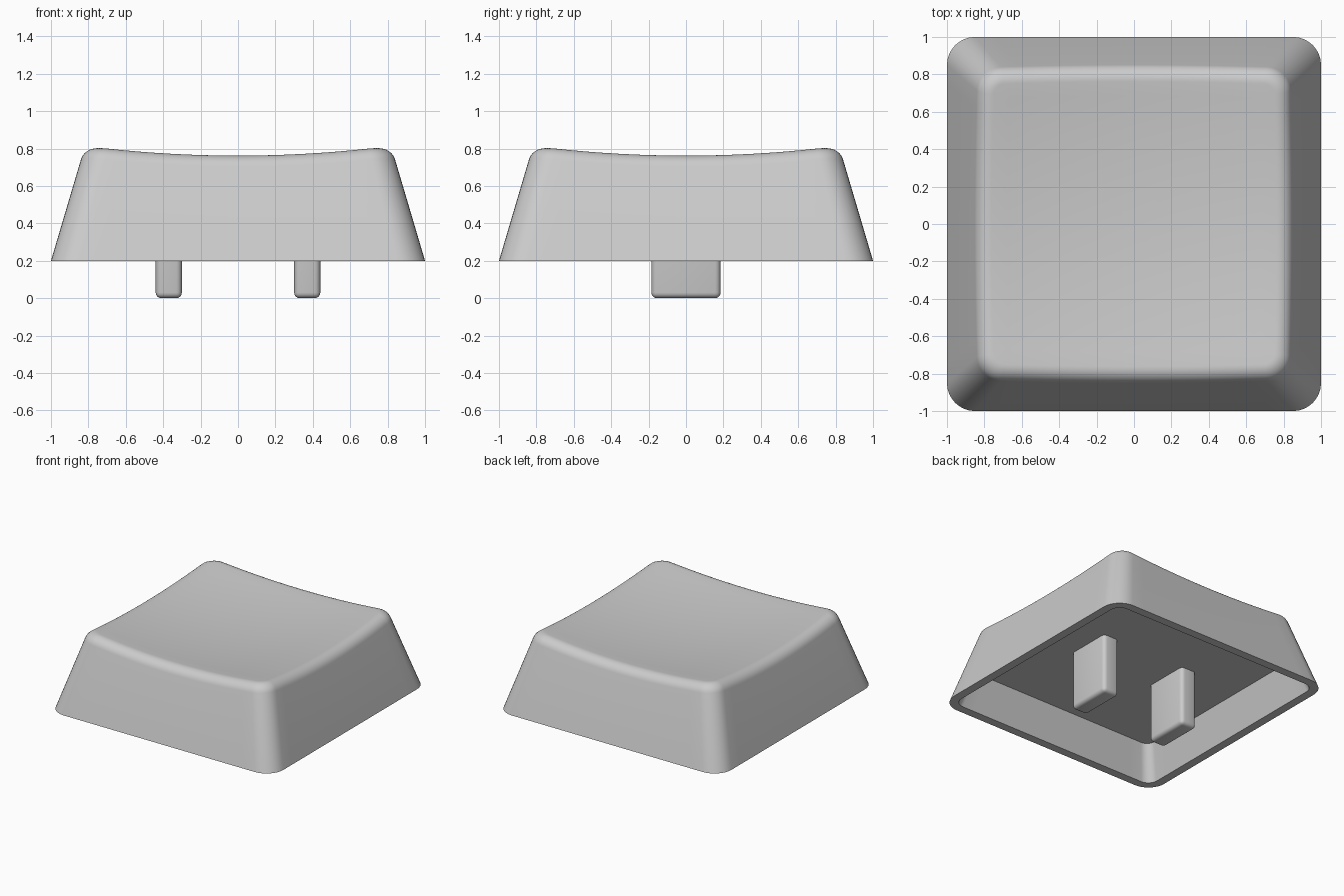
import bpy, bmesh, math
from mathutils import Vector

if "Cube" in bpy.data.objects:
    bpy.data.objects.remove(bpy.data.objects["Cube"])

SIDE, ARC = 16, 8                 # segments per straight side and per corner
BASE_Z, SLOPE, CEIL_Z, WALL = 0.2, 0.296, 0.47, 0.068
FILLET, WEIGHT = 0.07, 0.77       # soft top edge


def dish(x, y):
    """Height of the scooped top."""
    return 0.715 + 0.08 * (x * x + y * y)


def ring(half, r):
    """Plan points of a rounded square, counter-clockwise."""
    pts, c = [], half - r
    for q in range(4):
        a0 = q * math.pi / 2
        ca, sa = math.cos(a0), math.sin(a0)
        local = [(half, -c + 2 * c * i / SIDE) for i in range(SIDE)]
        local += [(c + r * math.cos(t), c + r * math.sin(t))
                  for t in (math.pi / 2 * i / ARC for i in range(ARC))]
        pts += [(x * ca - y * sa, x * sa + y * ca) for x, y in local]
    return pts


def half_at(z):
    return 1 - SLOPE * (z - BASE_Z)


def radius_at(z):
    return 0.15 - 0.04 * (z - BASE_Z)


def wall_point(i, z, inset=0.0):
    x, y = ring(half_at(z) - inset, radius_at(z) - inset)[i]
    return Vector((x, y, z))


grey = bpy.data.materials.new("grey plastic")
grey.diffuse_color = (0.6, 0.6, 0.6, 1)
grey.use_nodes = True
grey.node_tree.nodes["Principled BSDF"].inputs["Base Color"].default_value = grey.diffuse_color


def finish(bm, name):
    bmesh.ops.recalc_face_normals(bm, faces=bm.faces)
    mesh = bpy.data.meshes.new(name)
    bm.to_mesh(mesh)
    bm.free()
    mesh.materials.append(grey)
    obj = bpy.data.objects.new(name, mesh)
    bpy.context.collection.objects.link(obj)
    bpy.context.view_layer.objects.active = obj
    obj.select_set(True)
    bpy.ops.object.shade_smooth_by_angle(angle=math.radians(35))
    obj.select_set(False)
    return obj


# Key cap shell: cavity ceiling, inner wall, rim, outer wall, soft edge, dish
count = 4 * (SIDE + ARC)
columns = []
for i in range(count):
    zc = 0.78                     # where the wall would meet the dish
    for _ in range(6):
        p = wall_point(i, zc)
        zc = dish(p.x, p.y)
    corner = wall_point(i, zc)
    low = wall_point(i, zc - FILLET * 0.95)
    high = wall_point(i, zc, FILLET)
    high.z = dish(high.x, high.y)
    col = [wall_point(i, CEIL_Z, WALL), wall_point(i, BASE_Z, WALL),
           wall_point(i, BASE_Z)]
    for k in range(9):            # circular-style blend over the edge
        t = k / 8
        a, b, c = (1 - t) ** 2, 2 * t * (1 - t) * WEIGHT, t * t
        col.append((low * a + corner * b + high * c) / (a + b + c))
    for k in range(1, 10):        # dish rings shrinking to the middle
        s = 1 - k / 10
        col.append(Vector((high.x * s, high.y * s, dish(high.x * s, high.y * s))))
    columns.append(col)

bm = bmesh.new()
grid = [[bm.verts.new(p) for p in col] for col in columns]
for i in range(count):
    a, b = grid[i], grid[(i + 1) % count]
    for j in range(len(a) - 1):
        bm.faces.new((a[j], b[j], b[j + 1], a[j + 1]))
centre = bm.verts.new((0, 0, dish(0, 0)))
for i in range(count):
    bm.faces.new((grid[i][-1], grid[(i + 1) % count][-1], centre))
bm.faces.new([col[0] for col in grid])
finish(bm, "key_cap_shell")

# Two rounded mounting prongs hanging from the ceiling
for side, label in ((-1, "left"), (1, "right")):
    bm = bmesh.new()
    bmesh.ops.create_cube(bm, size=1)
    top = CEIL_Z + 0.03
    for v in bm.verts:
        v.co = Vector((side * 0.37 + v.co.x * 0.14, v.co.y * 0.37,
                       (v.co.z + 0.5) * top))
    edges = [e for e in bm.edges if min(v.co.z for v in e.verts) < 0.01]
    bmesh.ops.bevel(bm, geom=edges, offset=0.03, segments=4, profile=0.5,
                    affect='EDGES')
    finish(bm, label + "_prong")
